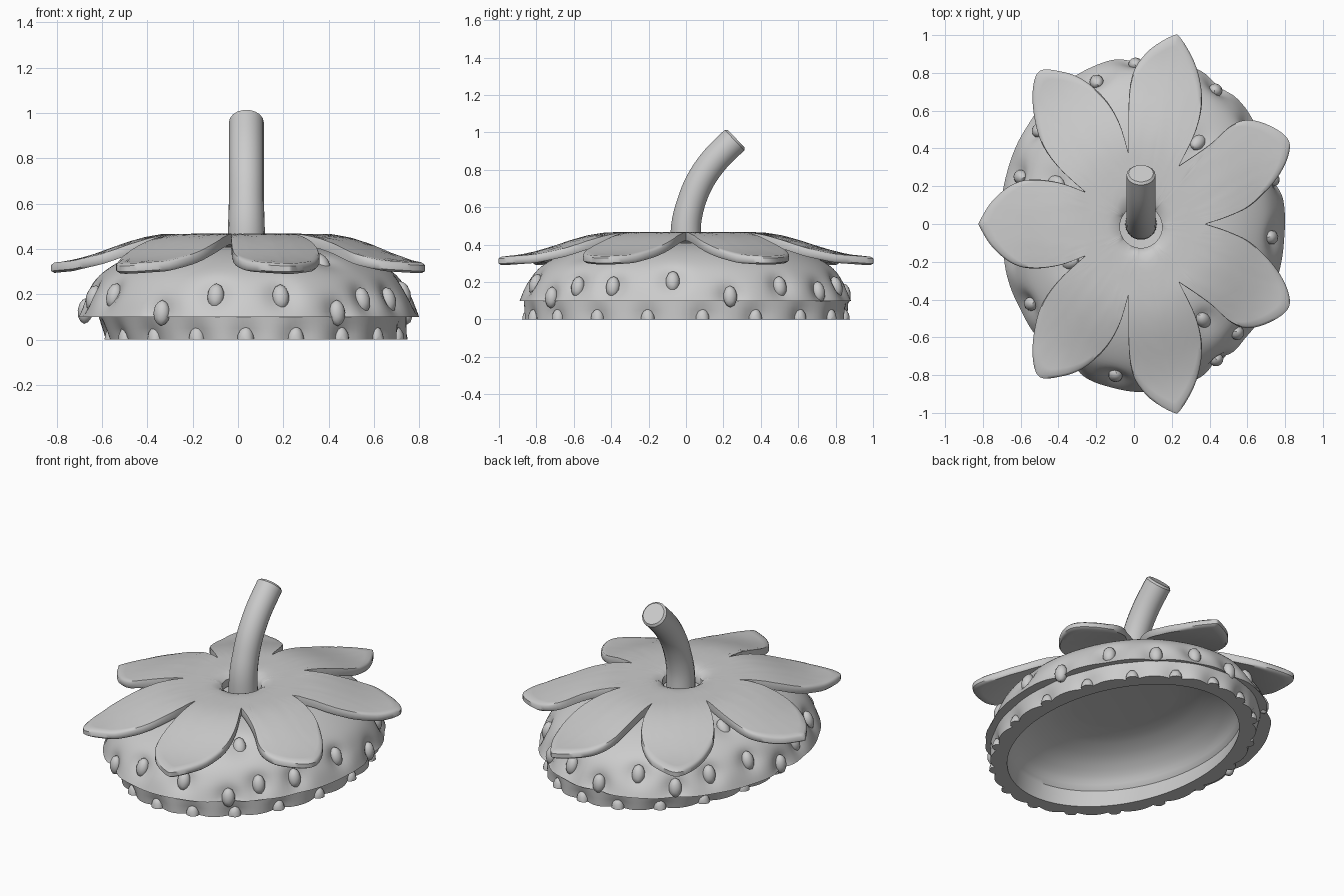
import bpy, bmesh, math
from mathutils import Vector, Matrix
from mathutils.geometry import interpolate_bezier

TAU = math.tau
cube = bpy.data.objects.get("Cube")
if cube:
    bpy.data.objects.remove(cube)

grey = bpy.data.materials.new("plain_grey")
grey.use_nodes = True
tone = (0.6, 0.6, 0.6, 1)
grey.diffuse_color = tone
grey.node_tree.nodes["Principled BSDF"].inputs["Base Color"].default_value = tone


def finish(name, bm, angle):
    bmesh.ops.recalc_face_normals(bm, faces=bm.faces)
    mesh = bpy.data.meshes.new(name)
    bm.to_mesh(mesh)
    bm.free()
    mesh.materials.append(grey)
    obj = bpy.data.objects.new(name, mesh)
    bpy.context.collection.objects.link(obj)
    bpy.ops.object.select_all(action='DESELECT')
    obj.select_set(True)
    bpy.context.view_layer.objects.active = obj
    bpy.ops.object.shade_smooth_by_angle(angle=math.radians(angle))


def loft(name, rings, angle=40, caps=True):
    """Skin a list of point rings, closing both ends or joining last to first."""
    bm = bmesh.new()
    rows = [[bm.verts.new(p) for p in ring] for ring in rings]
    pairs = list(zip(rows, rows[1:]))
    if not caps:
        pairs.append((rows[-1], rows[0]))
    for a, b in pairs:
        for i in range(len(a)):
            j = (i + 1) % len(a)
            bm.faces.new((a[i], a[j], b[j], b[i]))
    if caps:
        bm.faces.new(rows[0])
        bm.faces.new(rows[-1])
    finish(name, bm, angle)


def spline(points, steps):
    """Smooth curve through 2D points."""
    pts = [Vector((p[0], p[1], 0)) for p in points]
    ext = [pts[0]] + pts + [pts[-1]]
    out = []
    for i in range(len(pts) - 1):
        a, b, c, d = ext[i:i + 4]
        out += interpolate_bezier(b, b + (c - a) / 6, c - (d - b) / 6, c, steps + 1)[:-1]
    return out + [pts[-1]]


def profile(table, u):
    for (a, za), (b, zb) in zip(table, table[1:]):
        if u <= b:
            return za + (zb - za) * max(0, (u - a) / (b - a))
    return table[-1][1]


# Fruit cap: oval dome over a narrower hollow lip
DOME = [(.03, .38), (.2, .395), (.38, .41), (.55, .40), (.72, .357),
        (.867, .285), (.952, .195), (1, .1)]
dome_curve = spline(DOME, 6)
dome_by_z = sorted((p.y, p.x) for p in dome_curve if p.x > .45)


def oval(cx, rx, ry, ang, z):
    return Vector((cx + rx * math.cos(ang), ry * math.sin(ang), z))


def dome_point(ang, s, z):
    return oval(.045, .755 * s, .89 * s, ang, z)


def lip_point(ang, z, inset=0.0):
    lean = .015 * (.1 - z) / .1
    return oval(.065 + lean, .68 - lean - inset, .87 - inset, ang, z)


# Seed positions: angle and height on the dome, an even row on the lip
SEEDS = [(51, .38), (-53, .35), (-5, .21), (-102, .2), (-149, .2), (-156, .395),
         (158, .37), (111, .22), (93, .14), (-78, .195), (-122, .12), (-57, .12),
         (-44, .18), (-28, .18), (16, .125), (37, .18), (57, .15), (75, .18),
         (128, .15), (143, .2), (162, .22), (178, .13), (-169, .19)]
dome_seeds = [dome_point(math.radians(a), profile(dome_by_z, z), z) for a, z in SEEDS]
lip_seeds = [lip_point((i + .3) * TAU / 18, 0) for i in range(18)]


def dented(p, seeds, depth):
    pull = min(1, sum(math.exp(-((p - s).length / .07) ** 2) for s in seeds))
    inward = Vector((.05 - p.x, -p.y, -.1)).normalized()
    q = p + inward * pull * depth
    q.z = p.z if p.z <= .1 else max(.1, q.z)
    return q


N = 180
angles = [i * TAU / N for i in range(N)]
rings = [[dented(dome_point(a, c.x, c.y), dome_seeds, .038) for a in angles]
         for c in dome_curve]
for z in (.1, .075, .05, .025, 0):
    rings.append([dented(lip_point(a, z), lip_seeds, .033) for a in angles])
for z in (0, .11):
    rings.append([lip_point(a, z, .1) for a in angles])
INNER = [(.985, .125), (.93, .18), (.81, .242), (.66, .284), (.54, .302), (.45, .31)]
for c in spline(INNER, 3):
    rings.append([oval(.065, .58 * c.x, .77 * c.x, a, c.y) for a in angles])
loft("fruit_cap", rings, 38)


# Seeds: small ovals sunk in their dents
def add_seeds(name, places, flat):
    bm = bmesh.new()
    for p in places:
        out = Vector((p.x - .045, p.y * .75, 0 if flat else max(0, p.z - .08) * 1.6)).normalized()
        side = Vector((0, 0, 1)).cross(out).normalized()
        up = out.cross(side)
        rot = Matrix((side, up, out)).transposed().to_4x4()
        mat = Matrix.Translation(p - out * .026) @ rot @ Matrix.Diagonal((.038, .058, .034, 1))
        bmesh.ops.create_icosphere(bm, subdivisions=2, radius=1, matrix=mat)
    if flat:
        cut = bmesh.ops.bisect_plane(bm, geom=bm.verts[:] + bm.edges[:] + bm.faces[:],
                                     plane_co=(0, 0, 0), plane_no=(0, 0, -1), clear_outer=True)
        edges = [e for e in cut["geom_cut"] if isinstance(e, bmesh.types.BMEdge)]
        bmesh.ops.holes_fill(bm, edges=edges)
    finish(name, bm, 30)


add_seeds("cap_seeds", dome_seeds, False)
add_seeds("lip_seeds", lip_seeds, True)

# Leaf crown: half outline of the leaves, mirrored front to back
PETALS = [
    [(.38, 0), (.5, .04), (.62, .1), (.74, .22), (.81, .34), (.82, .44), (.74, .51),
     (.62, .55), (.52, .525), (.4, .42), (.24, .31)],
    [(.24, .31), (.33, .5), (.36, .66), (.33, .83), (.25, .98), (.2, .995), (.06, .9),
     (-.02, .74), (-.03, .38)],
    [(-.03, .38), (-.08, .54), (-.16, .67), (-.28, .77), (-.4, .81), (-.5, .81),
     (-.535, .72), (-.53, .58), (-.49, .43), (-.4, .3), (-.26, .17)],
    [(-.26, .17), (-.4, .22), (-.55, .235), (-.66, .2), (-.76, .11), (-.825, 0)],
]
half = []
for petal in PETALS:
    half += spline(petal, 5)[:-1]
tip = Vector((PETALS[-1][-1][0], 0, 0))
outline = half + [tip] + [Vector((p.x, -p.y, 0)) for p in reversed(half[1:])]

LEAF = [(.11, .425), (.13, .45), (.16, .463), (.22, .468), (.42, .466), (.52, .45),
        (.62, .422), (.74, .381), (.87, .348), (1, .336)]
centre = Vector((.037, -.015, 0))


def leaf_ring(t, drop):
    ring = []
    for p in outline:
        d = p - centre
        q = centre + d.normalized() * (.112 + (d.length - .112) * t)
        u = math.hypot((q.x - centre.x) * 1.12, q.y - centre.y * (1 - t))
        q.z = profile(LEAF, u) - drop
        ring.append(q)
    return ring


steps = [0, .04, .09, .15, .25, .35, .45, .55, .65, .75, .85, .93, .98]
top = [leaf_ring(t, 0) for t in steps]
edge = [leaf_ring(1, .01), leaf_ring(1, .036)]
under = [leaf_ring(t, .046) for t in reversed(steps)]
loft("leaf_crown", top + edge + under, 50, caps=False)

# Stem: bent round stalk leaning to the back
path = spline([(0, .36), (0, .5), (.026, .62), (.075, .74), (.155, .855), (.268, .967)], 4)
stem = []
for i, p in enumerate(path):
    t = (path[min(i + 1, len(path) - 1)] - path[max(i - 1, 0)]).normalized()
    r = .085 - .008 * min(1, i / 8)
    sections = [(0, r)]
    if i == len(path) - 1:
        sections = [(-.012, r), (0, r * .85)]
    for shift, rad in sections:
        c = p + t * shift
        stem.append([Vector((.037 + rad * math.cos(k * TAU / 18),
                             c.x + t.y * rad * math.sin(k * TAU / 18),
                             c.y - t.x * rad * math.sin(k * TAU / 18))) for k in range(18)])
loft("stem", stem, 40)
